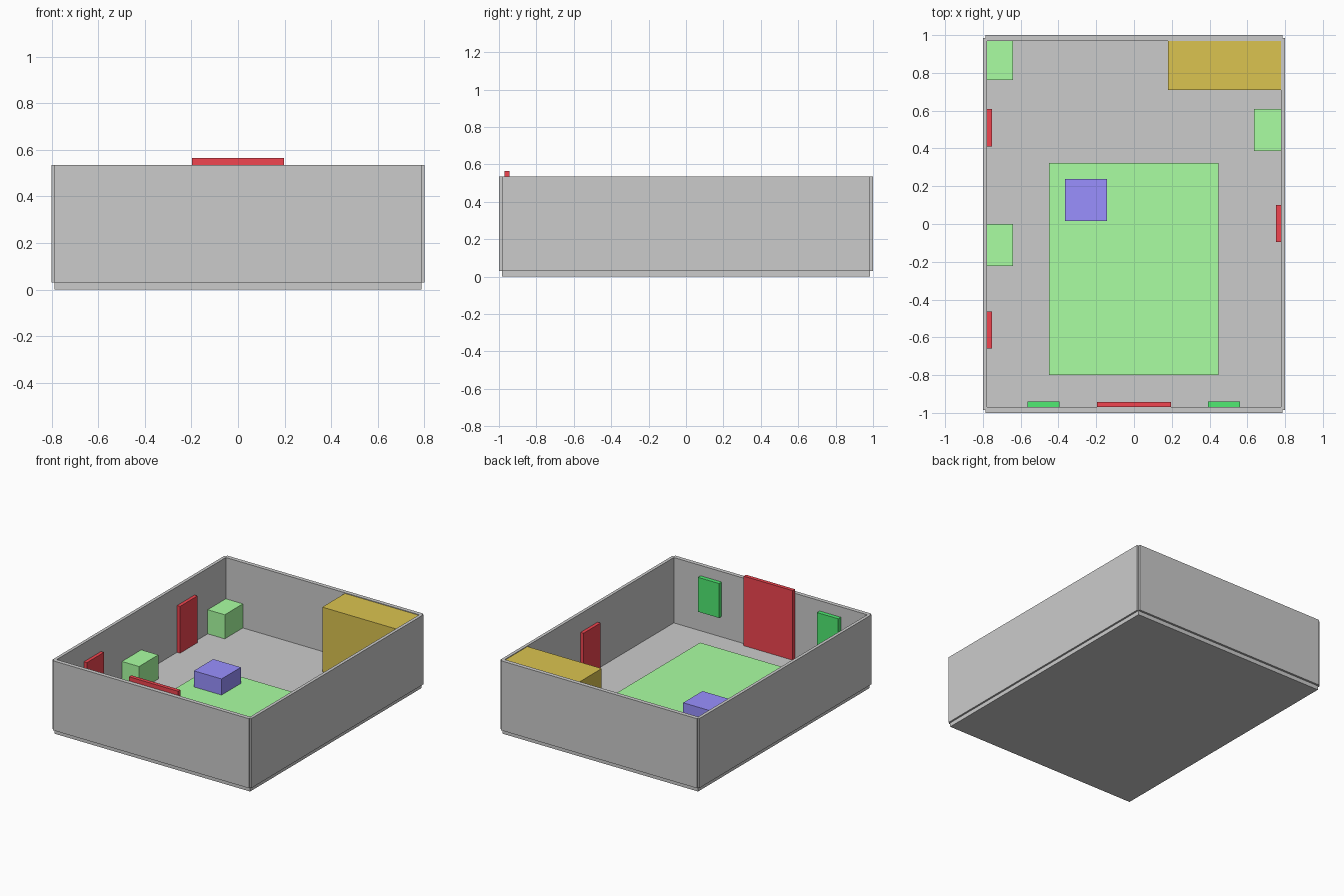
import bpy
import bmesh

if "Cube" in bpy.data.objects:
    bpy.data.objects.remove(bpy.data.objects["Cube"])


def material(name, rgb):
    m = bpy.data.materials.new(name)
    m.diffuse_color = (*rgb, 1.0)
    m.use_nodes = True
    m.node_tree.nodes["Principled BSDF"].inputs["Base Color"].default_value = m.diffuse_color
    return m


RED = material("red", (0.88, 0.06, 0.08))
LIGHT_GREEN = material("light_green", (0.40, 1.0, 0.36))
GREEN = material("green", (0.08, 0.83, 0.17))
BLUE = material("blue", (0.32, 0.28, 1.0))
BROWN = material("brown", (0.71, 0.55, 0.08))


def box(name, x, y, z, mat=None):
    """Flat-faced box given (min, max) ranges on each axis."""
    bm = bmesh.new()
    bmesh.ops.create_cube(bm, size=1.0)
    for v in bm.verts:
        v.co = [r[0] if c < 0 else r[1] for c, r in zip(v.co, (x, y, z))]
    mesh = bpy.data.meshes.new(name)
    bm.to_mesh(mesh)
    bm.free()
    if mat:
        mesh.materials.append(mat)
    obj = bpy.data.objects.new(name, mesh)
    bpy.context.collection.objects.link(obj)
    return obj


FLOOR = 0.06          # top of the floor slab
WALL_Z = (0.03, 0.535)
IN_X, IN_Y = 0.777, 0.97   # inner wall faces

# Room shell: floor slab and four walls centred on its edges
box("floor", (-0.787, 0.787), (-0.985, 0.985), (0, FLOOR))
box("left_wall", (-0.80, -IN_X), (-0.985, 0.985), WALL_Z)
box("right_wall", (IN_X, 0.80), (-0.985, 0.985), WALL_Z)
box("front_wall", (-0.787, 0.787), (-1.0, -IN_Y), WALL_Z)
box("back_wall", (-0.787, 0.787), (IN_Y, 1.0), WALL_Z)

# Doors
box("front_door", (-0.197, 0.197), (-IN_Y, -0.943), (FLOOR, 0.565), RED)
for name, x, y in (
    ("left_front_door", (-IN_X, -0.753), (-0.66, -0.463)),
    ("left_back_door", (-IN_X, -0.753), (0.41, 0.61)),
    ("right_door", (0.753, IN_X), (-0.095, 0.10)),
):
    box(name, x, y, (FLOOR, 0.40), RED)

# Windows beside the front door
for name, x in (("left_window", (-0.565, -0.395)), ("right_window", (0.392, 0.562))):
    box(name, x, (-IN_Y, -0.94), (0.21, 0.46), GREEN)

# Rug with a table on it
box("rug", (-0.45, 0.447), (-0.80, 0.323), (FLOOR, 0.07), LIGHT_GREEN)
box("table", (-0.365, -0.143), (0.015, 0.237), (FLOOR, 0.187), BLUE)

# Small cabinets along the walls
for name, x, y in (
    ("left_cabinet", (-IN_X, -0.64), (-0.222, 0.0)),
    ("corner_cabinet", (-IN_X, -0.64), (0.762, IN_Y)),
    ("right_cabinet", (0.635, IN_X), (0.387, 0.61)),
):
    box(name, x, y, (FLOOR, 0.235), LIGHT_GREEN)

# Tall wardrobe in the back corner
box("wardrobe", (0.18, IN_X), (0.71, IN_Y), (FLOOR, 0.53), BROWN)
